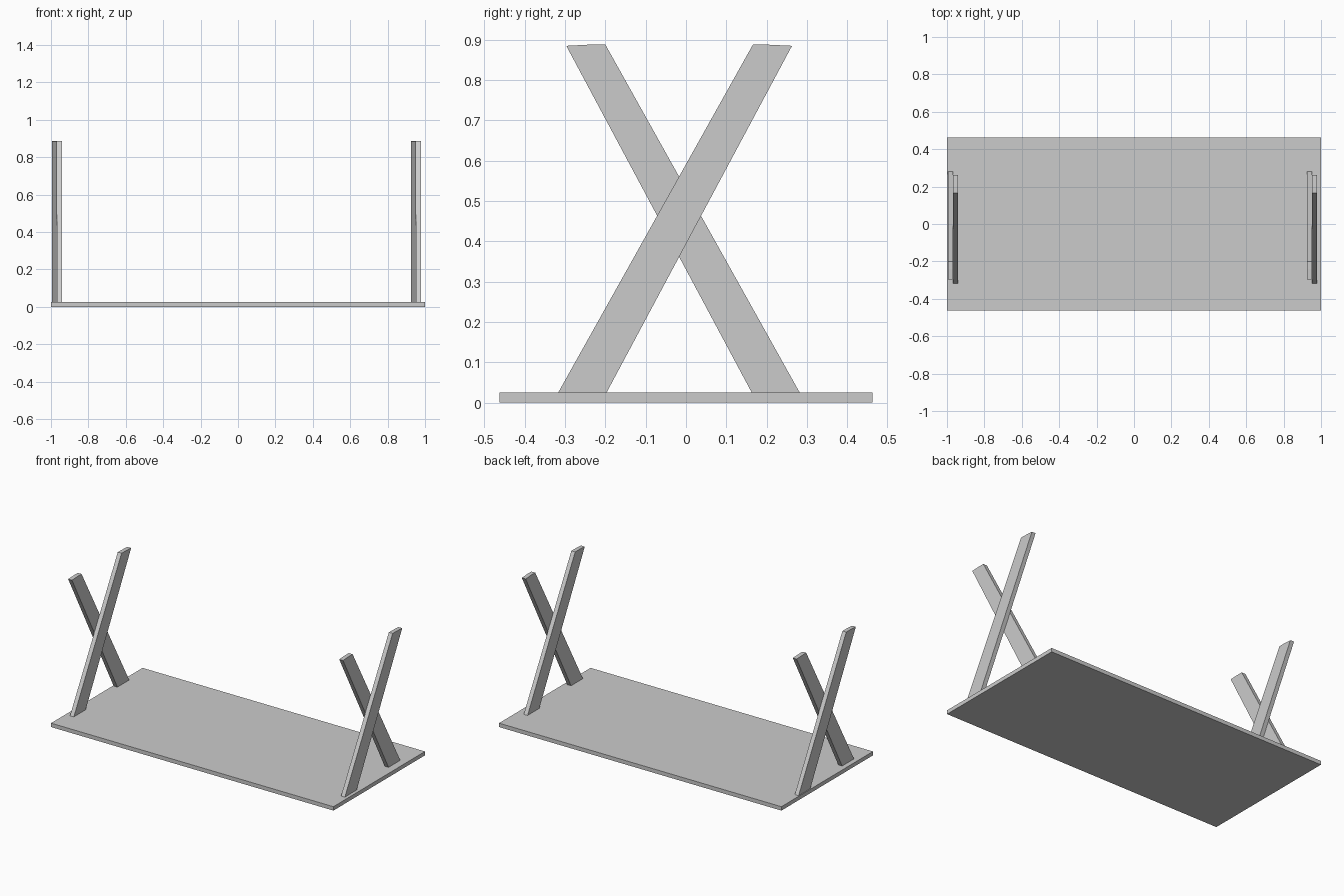
import bpy
import bmesh

cube = bpy.data.objects.get("Cube")
if cube:
    bpy.data.objects.remove(cube, do_unlink=True)

grey = bpy.data.materials.new("plain grey")
grey.use_nodes = True
grey.diffuse_color = (0.6, 0.6, 0.6, 1)
grey.node_tree.nodes["Principled BSDF"].inputs["Base Color"].default_value = (0.6, 0.6, 0.6, 1)


def extrude_profile(name, profile, x_min, x_max):
    """Make a flat-sided bar from a (y, z) outline extruded along x."""
    bm = bmesh.new()
    face = bm.faces.new([bm.verts.new((x_min, y, z)) for y, z in profile])
    result = bmesh.ops.extrude_face_region(bm, geom=[face])
    moved = [v for v in result["geom"] if isinstance(v, bmesh.types.BMVert)]
    bmesh.ops.translate(bm, verts=moved, vec=(x_max - x_min, 0, 0))
    bmesh.ops.recalc_face_normals(bm, faces=bm.faces)
    mesh = bpy.data.meshes.new(name)
    bm.to_mesh(mesh)
    bm.free()
    mesh.materials.append(grey)
    obj = bpy.data.objects.new(name, mesh)
    bpy.context.collection.objects.link(obj)
    return obj


# Tabletop lying on the ground
THICK = 0.025
HALF = 0.463
extrude_profile("tabletop", [(-HALF, 0), (HALF, 0), (HALF, THICK), (-HALF, THICK)], -1, 1)

# Slightly tapered bars, crossing side by side at each end
TOP = 0.888
BAR = 0.027
back_leaning = [(-0.317, THICK), (-0.197, THICK), (0.263, TOP - 0.003), (0.2, TOP), (0.166, TOP)]
front_leaning = [(0.163, THICK), (0.282, THICK), (-0.2, TOP), (-0.24, TOP), (-0.297, TOP - 0.003)]

for side, x in (("right", -0.995), ("left", 0.925)):
    extrude_profile(side + "_front_leaning_leg", front_leaning, x, x + BAR)
    extrude_profile(side + "_back_leaning_leg", back_leaning, x + BAR, x + 2 * BAR)
